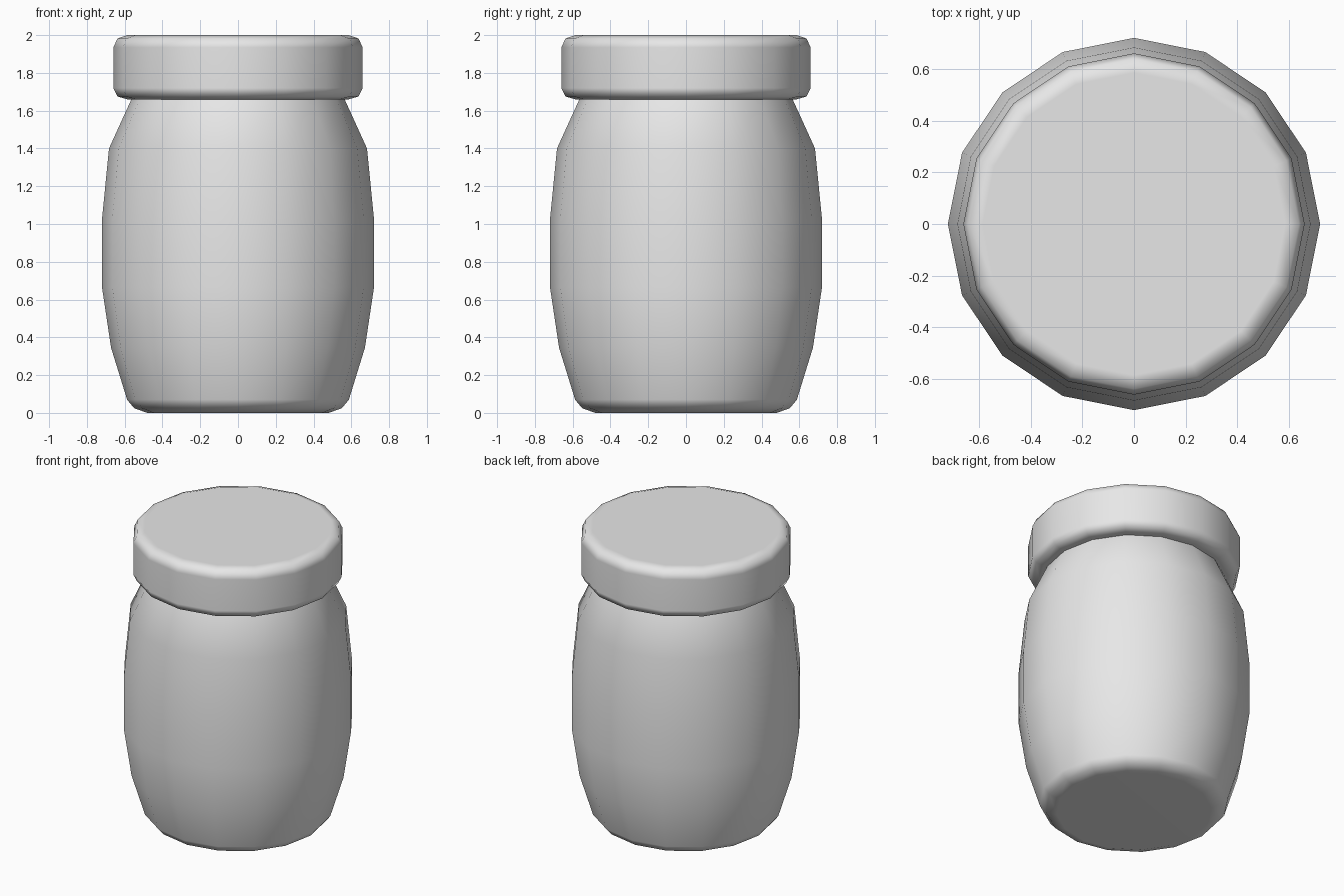
import bpy
import bmesh
import math

SIDES = 16

cube = bpy.data.objects.get("Cube")
if cube:
    bpy.data.objects.remove(cube, do_unlink=True)

grey = bpy.data.materials.new("plain_grey")
grey.use_nodes = True
colour = (0.8, 0.8, 0.8, 1)
grey.diffuse_color = colour
grey.node_tree.nodes["Principled BSDF"].inputs["Base Color"].default_value = colour


def turned(name, profile):
    """Closed round part from (radius, height) rings, listed bottom to top."""
    bm = bmesh.new()
    rings = []
    for r, z in profile:
        angles = [2 * math.pi * i / SIDES for i in range(SIDES)]
        rings.append([bm.verts.new((r * math.cos(a), r * math.sin(a), z)) for a in angles])
    for low, high in zip(rings, rings[1:]):
        for i in range(SIDES):
            j = (i + 1) % SIDES
            bm.faces.new((low[i], low[j], high[j], high[i]))
    bm.faces.new(rings[0][::-1])
    bm.faces.new(rings[-1])
    for face in bm.faces:
        face.smooth = True
    mesh = bpy.data.meshes.new(name)
    bm.to_mesh(mesh)
    bm.free()
    mesh.materials.append(grey)
    obj = bpy.data.objects.new(name, mesh)
    bpy.context.collection.objects.link(obj)
    # Keeps the flat ends even while the rounded rims blend
    normals = obj.modifiers.new("weighted_normals", "WEIGHTED_NORMAL")
    normals.weight = 60
    return obj


# Barrel-shaped body with a rounded foot; the neck runs up inside the lid
turned("jar_body", [(0.48, 0), (0.55, 0.025), (0.587, 0.07), (0.672, 0.345),
                    (0.72, 0.665), (0.72, 1.026), (0.683, 1.4), (0.56, 1.67), (0.55, 1.75)])

# Flat lid with rounded rims
turned("lid", [(0.585, 1.66), (0.638, 1.675), (0.66, 1.72),
               (0.66, 1.935), (0.638, 1.982), (0.585, 2.0)])
